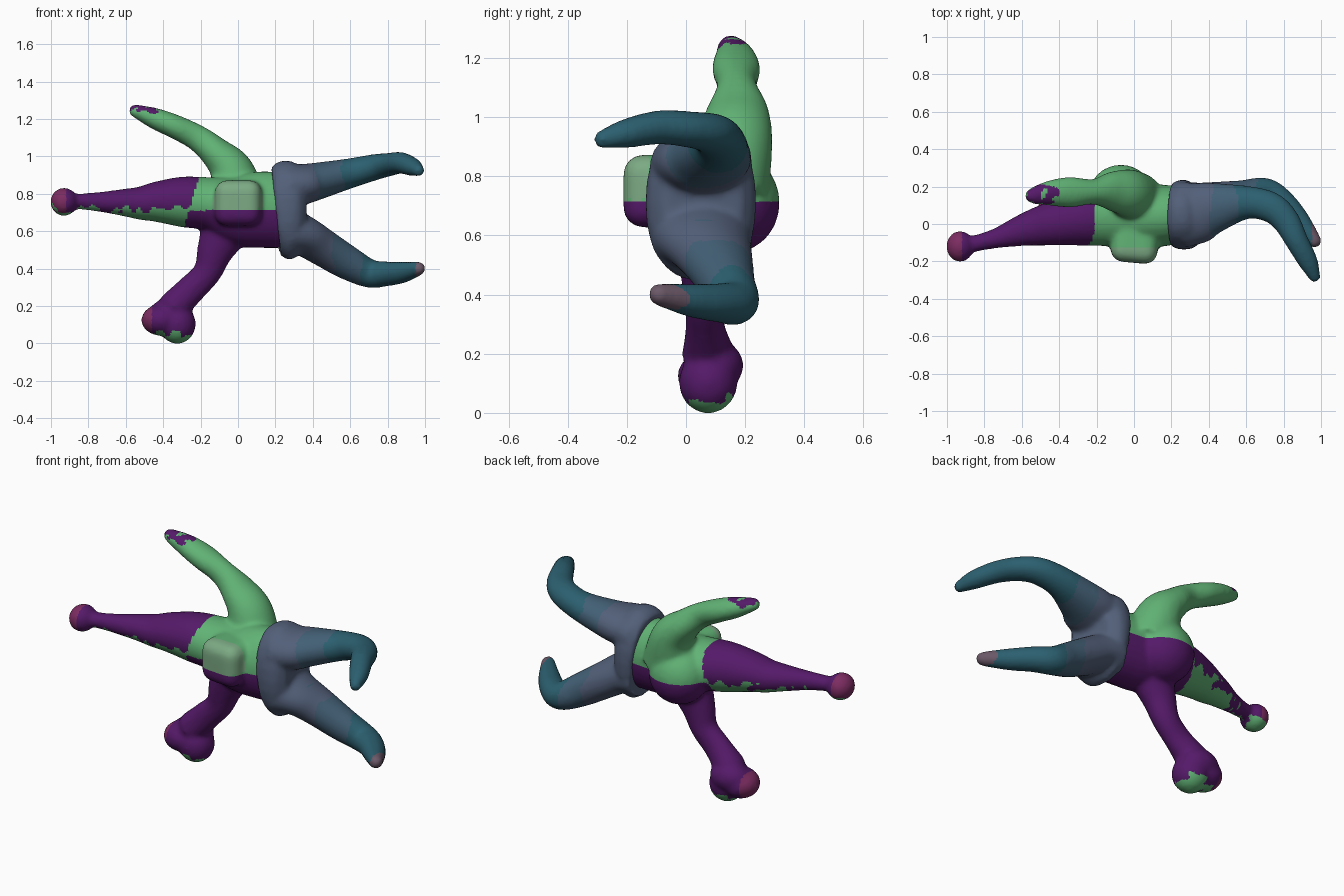
import bpy, bmesh, math
from mathutils import Vector, Matrix, noise

if "Cube" in bpy.data.objects:
    bpy.data.objects.remove(bpy.data.objects["Cube"])

COLORS = {
    "green": (0.12, 0.45, 0.18), "purple": (0.09, 0.010, 0.14),
    "pale": (0.20, 0.40, 0.23), "rose": (0.20, 0.025, 0.12),
    "slate": (0.085, 0.115, 0.19), "steel": (0.055, 0.115, 0.178), "teal": (0.025, 0.115, 0.16),
    "mauve": (0.15, 0.10, 0.14),
}
NAMES = list(COLORS)
MATS = []
for n, c in COLORS.items():
    m = bpy.data.materials.new(n)
    m.diffuse_color = (*c, 1)
    m.use_nodes = True
    m.node_tree.nodes["Principled BSDF"].inputs["Base Color"].default_value = m.diffuse_color
    MATS.append(m)


def blob(bm, c, r):
    """Ellipsoid at c with radii r."""
    bmesh.ops.create_icosphere(bm, subdivisions=3, radius=1,
                               matrix=Matrix.Translation(c) @ Matrix.Diagonal((*r, 1)))


def spline(p, t):
    """Catmull-Rom through points of any width."""
    i = min(int(t), len(p) - 2)
    t -= i
    a, b, c, d = p[max(i - 1, 0)], p[i], p[i + 1], p[min(i + 2, len(p) - 1)]
    return [0.5 * (2 * v + (w - u) * t + (2*u - 5*v + 4*w - x) * t * t + (3*v - u - 3*w + x) * t ** 3)
            for u, v, w, x in zip(a, b, c, d)]


def limb(bm, path, axis, power=1.0, round_end=True, n=28, steps=6):
    """Sweep ellipses along (x, y, z, radius along axis, other radius); power < 1 is boxier."""
    def soft(v):
        return math.copysign(abs(v) ** power, v)
    rings = []
    samples = [spline(path, k / steps) for k in range((len(path) - 1) * steps + 1)]
    for k, s in enumerate(samples):
        t = Vector(samples[min(k + 1, len(samples) - 1)][:3]) - Vector(samples[max(k - 1, 0)][:3])
        t.normalize()
        u = (Vector(axis) - t * t.dot(Vector(axis))).normalized()
        v = t.cross(u)
        rings.append([bm.verts.new(Vector(s[:3]) + u * s[3] * soft(math.cos(a)) + v * s[4] * soft(math.sin(a)))
                      for a in (2 * math.pi * j / n for j in range(n))])
    for r, q in zip(rings, rings[1:]):
        for j in range(n):
            bm.faces.new((r[j], r[(j + 1) % n], q[(j + 1) % n], q[j]))
    bm.faces.new(rings[0][::-1])
    bm.faces.new(rings[-1])
    e = samples[-1]
    if round_end:
        blob(bm, e[:3], [min(e[3], e[4])] * 3)


def fuse(bm, name, paint, voxel=0.012, smooth=10):
    """Merge overlapping parts into one soft skin and colour it by region."""
    bmesh.ops.recalc_face_normals(bm, faces=bm.faces)
    me = bpy.data.meshes.new(name)
    bm.to_mesh(me)
    bm.free()
    ob = bpy.data.objects.new(name, me)
    bpy.context.collection.objects.link(ob)
    r = ob.modifiers.new("remesh", 'REMESH')
    r.mode = 'VOXEL'
    r.voxel_size = voxel
    s = ob.modifiers.new("smooth", 'SMOOTH')
    s.factor, s.iterations = 0.5, smooth
    dg = bpy.context.evaluated_depsgraph_get()
    skin = bpy.data.meshes.new_from_object(ob.evaluated_get(dg))
    ob.modifiers.clear()
    ob.data = skin
    skin.materials.clear()
    for m in MATS:
        skin.materials.append(m)
    for f in skin.polygons:
        f.use_smooth = True
        f.material_index = NAMES.index(paint(f.center))
    return ob


Y, Z = (0, 1, 0), (0, 0, 1)


def paint_body(c):
    x, y, z = c
    mottle = noise.noise(c * 22) * 0.05
    if z > 0.9:                                   # raised arm
        return "purple" if x < -0.4 and z + mottle > 1.25 else "green"
    if z < 0.56:                                  # supporting arm
        if z + mottle < 0.05:
            return "green"
        return "rose" if x < -0.46 else "purple"
    if x < -0.22 - (0.85 - z) * 0.3:              # head end
        if z + mottle < 0.715:
            return "green"
        return "rose" if x < -0.92 else "purple"
    if y < -0.125 and z > 0.72:                   # chest box
        return "pale"
    return "green" if z > 0.71 else "purple"


# Upper body: torso tapering to the head end
bm = bmesh.new()
limb(bm, [(0.27, 0.05, 0.71, .15, .2), (0.13, 0.045, 0.715, .168, .205), (0, 0.045, 0.71, .172, .19),
          (-0.15, 0.045, 0.745, .165, .145), (-0.3, 0.025, 0.757, .142, .135), (-0.43, 0.003, 0.757, .12, .11),
          (-0.52, -0.015, 0.75, .103, .09), (-0.6, -0.035, 0.753, .085, .075), (-0.75, -0.08, 0.757, .052, .052),
          (-0.9, -0.115, 0.76, .042, .038)], Y)
blob(bm, (-0.93, -0.12, 0.757), (.074, .084, .076))
blob(bm, (-0.07, 0.16, 0.71), (.17, .158, .17))
# Raised arm
limb(bm, [(0.0, 0.14, 0.75, .14, .16), (-0.035, 0.165, 0.92, .128, .12), (-0.12, 0.175, 1.02, .105, .085),
          (-0.22, 0.172, 1.1, .068, .07), (-0.34, 0.17, 1.16, .082, .064), (-0.45, 0.165, 1.205, .068, .056),
          (-0.55, 0.15, 1.244, .043, .035)], Y)
# Supporting arm and fist
limb(bm, [(-0.05, 0.06, 0.65, .11, .15), (-0.12, 0.06, 0.5, .085, .1), (-0.165, 0.065, 0.38, .069, .076),
          (-0.25, 0.065, 0.29, .066, .078), (-0.34, 0.075, 0.2, .09, .085)], Y)
blob(bm, (-0.41, 0.075, 0.125), (.108, .105, .085))
blob(bm, (-0.325, 0.075, 0.103), (.1, .1, .106))
blob(bm, (-0.36, 0.105, 0.16), (.115, .09, .085))
# Soft chest box
box = bmesh.ops.create_cube(bm, size=1, matrix=Matrix.Translation((0.007, -0.07, 0.75))
                            @ Matrix.Rotation(-0.09, 4, 'Z') @ Matrix.Diagonal((.25, .275, .245, 1)))
edges = list({e for v in box["verts"] for e in v.link_edges})
bmesh.ops.bevel(bm, geom=edges, offset=0.065, segments=5, profile=0.5, affect='EDGES')
fuse(bm, "upper_body", paint_body)


def paint_legs(c):
    if c.x > 0.95 and (c.z < 0.6):
        return "mauve"
    edge = c.x + noise.noise(c * 9) * 0.03 - (0.1 if c.z < 0.65 else 0)
    return "slate" if edge < 0.42 else "steel" if edge < 0.56 else "teal"


# Hips and both legs
bm = bmesh.new()
limb(bm, [(0.205, 0.05, 0.705, .172, .24), (0.255, 0.05, 0.71, .187, .268),
          (0.31, 0.055, 0.71, .178, .25), (0.355, 0.06, 0.71, .13, .2)], Y, power=0.88, round_end=False)
limb(bm, [(0.26, 0.05, 0.84, .125, .175), (0.34, 0.06, 0.85, .11, .165), (0.42, 0.085, 0.867, .1, .14),
          (0.6, 0.115, 0.91, .08, .09), (0.73, 0.09, 0.942, .07, .082), (0.81, 0.02, 0.957, .062, .074),
          (0.87, -0.09, 0.965, .058, .062), (0.93, -0.2, 0.945, .05, .053),
          (0.965, -0.28, 0.925, .033, .033)], Z)
limb(bm, [(0.26, 0.05, 0.6, .14, .175), (0.35, 0.07, 0.575, .108, .16), (0.45, 0.105, 0.515, .1, .125),
          (0.58, 0.14, 0.435, .092, .095), (0.7, 0.165, 0.375, .077, .082), (0.79, 0.115, 0.372, .067, .072),
          (0.88, 0.02, 0.38, .057, .06), (0.965, -0.09, 0.4, .039, .038)], Z)
fuse(bm, "hips_and_legs", paint_legs)
